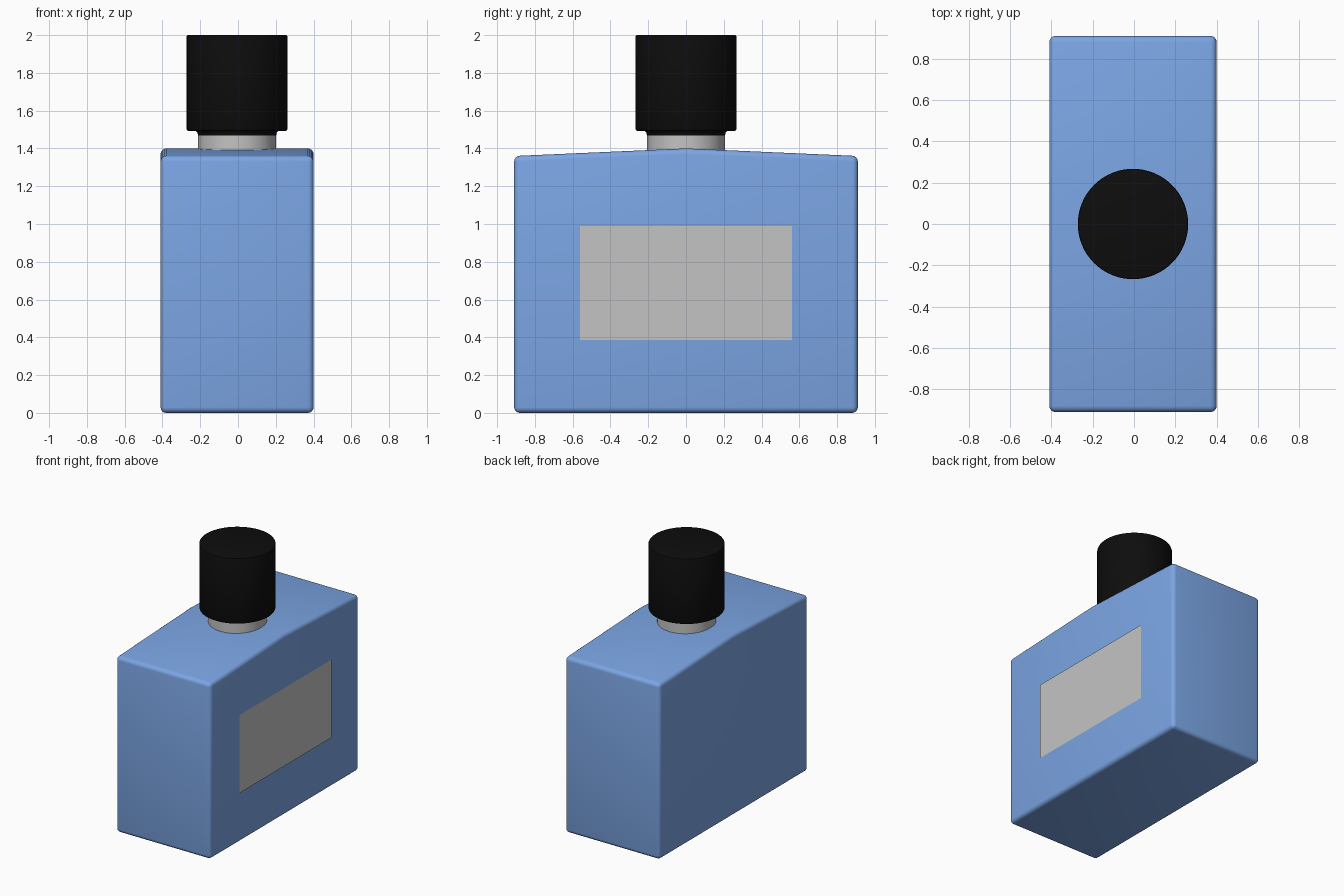
import bpy, bmesh, math

if "Cube" in bpy.data.objects:
    bpy.data.objects.remove(bpy.data.objects["Cube"])

CX = -0.005  # bottle axis; the label sheet sits slightly proud of the +x side


def material(name, rgb):
    m = bpy.data.materials.new(name)
    m.diffuse_color = (*rgb, 1.0)
    m.use_nodes = True
    m.node_tree.nodes["Principled BSDF"].inputs["Base Color"].default_value = m.diffuse_color
    return m


blue = material("blue_glass", (0.20, 0.38, 0.78))
grey = material("light_grey", (0.55, 0.55, 0.55))
black = material("black", (0.004, 0.004, 0.004))


def finish(name, bm, mat):
    mesh = bpy.data.meshes.new(name)
    bm.to_mesh(mesh)
    bm.free()
    mesh.materials.append(mat)
    ob = bpy.data.objects.new(name, mesh)
    bpy.context.collection.objects.link(ob)
    return ob


def lathe(name, profile, mat, steps=64):
    """Spin an (r, z) profile around the bottle axis."""
    bm = bmesh.new()
    verts = [bm.verts.new((CX + r, 0, z)) for r, z in profile]
    edges = [bm.edges.new(p) for p in zip(verts, verts[1:])]
    bmesh.ops.spin(bm, geom=verts + edges, cent=(CX, 0, 0), axis=(0, 0, 1),
                   angle=math.tau, steps=steps, use_merge=False)
    bmesh.ops.remove_doubles(bm, verts=bm.verts[:], dist=1e-5)
    bmesh.ops.recalc_face_normals(bm, faces=bm.faces[:])
    ob = finish(name, bm, mat)
    bpy.ops.object.select_all(action='DESELECT')
    ob.select_set(True)
    bpy.context.view_layer.objects.active = ob
    bpy.ops.object.shade_smooth_by_angle(angle=math.radians(40))
    return ob


# Bottle body: gently peaked side outline, extruded along x, rounded edges
outline = [(-0.91, 0), (0.91, 0), (0.91, 1.36), (0, 1.40), (-0.91, 1.36)]
bm = bmesh.new()
face = bm.faces.new([bm.verts.new((CX - 0.405, y, z)) for y, z in outline])
ext = bmesh.ops.extrude_face_region(bm, geom=[face])
bmesh.ops.translate(bm, vec=(0.81, 0, 0),
                    verts=[g for g in ext["geom"] if isinstance(g, bmesh.types.BMVert)])
bmesh.ops.recalc_face_normals(bm, faces=bm.faces[:])
body = finish("bottle_body", bm, blue)
for p in body.data.polygons:
    p.use_smooth = True
bevel = body.modifiers.new("rounded_edges", 'BEVEL')
bevel.width = 0.03
bevel.segments = 4
bevel.limit_method = 'ANGLE'
bevel.angle_limit = math.radians(30)

# Neck collar
lathe("neck", [(0, 1.37), (0.206, 1.37), (0.206, 1.471), (0, 1.471)], grey)

# Cap with a small inner step at the bottom
lathe("cap", [(0, 1.469), (0.207, 1.469), (0.209, 1.483), (0.218, 1.492),
              (0.257, 1.492), (0.264, 1.496), (0.267, 1.503),
              (0.267, 1.993), (0.265, 1.998), (0.260, 2.0), (0, 2.0)], black)

# Blank label sheet on the +x side
bm = bmesh.new()
bm.faces.new([bm.verts.new((0.406, y, z)) for y, z in
              [(-0.56, 0.387), (0.56, 0.387), (0.56, 0.99), (-0.56, 0.99)]])
finish("label", bm, grey)
